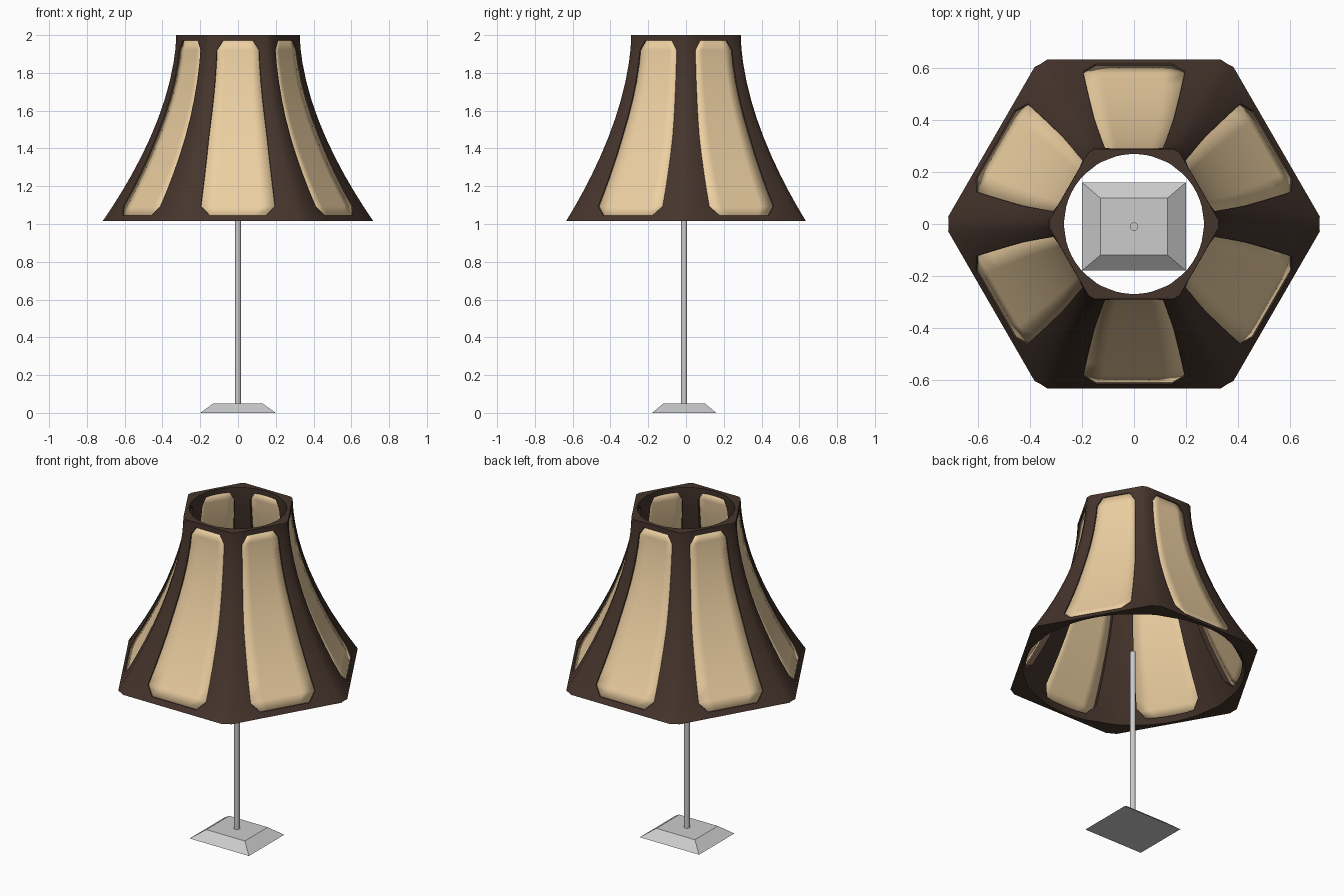
import bpy
from math import cos, sin, tan, atan2, radians
from collections import Counter

if "Cube" in bpy.data.objects:
    bpy.data.objects.remove(bpy.data.objects["Cube"])

ROWS = [0, .03, .08, .16, .25, .35, .45, .55, .65, .75, .85, .92, .97, 1]
NC, SIDES = 9, 6                       # columns per side
N = NC * SIDES
MID = range(2, 7)                      # columns covered by a fabric panel


def material(name, rgb):
    m = bpy.data.materials.new(name)
    m.diffuse_color = (*rgb, 1)
    m.use_nodes = True
    m.node_tree.nodes["Principled BSDF"].inputs["Base Color"].default_value = m.diffuse_color
    return m


def make(name, verts, faces, mat=None, smooth=None):
    me = bpy.data.meshes.new(name)
    me.from_pydata(verts, [], faces)
    me.update()
    ob = bpy.data.objects.new(name, me)
    bpy.context.collection.objects.link(ob)
    if mat:
        me.materials.append(mat)
    if smooth:
        bpy.ops.object.select_all(action='DESELECT')
        ob.select_set(True)
        bpy.context.view_layer.objects.active = ob
        bpy.ops.object.shade_smooth_by_angle(angle=radians(smooth))
    return ob


def half_width(v):
    # panel half width as a share of the side, with clipped corners
    if v <= .03:
        return .42
    if v >= .97:
        return .48
    return .58 + .08 * min(1, (v - .08) / .4)


def shade_point(j, i, inset=0.0, round_inner=False):
    # flared hexagon outside, flared circle inside
    v = ROWS[i]
    r = .29 + .345 * (1 - v) ** 1.75
    side, c = divmod(j, NC)
    w = half_width(v)
    u = [-1, -.91, -w, -w * .6, -w * .2, w * .2, w * .6, w, .91][c]
    k = .975 if c == 0 else 1
    x, y = u * r * tan(radians(30)) * k, -r * k
    if round_inner:
        a = atan2(y, x)
        x, y = (r - .02) * cos(a), (r - .02) * sin(a)
    else:
        y += inset
    t = radians(60 * side)
    return (x * cos(t) - y * sin(t), x * sin(t) + y * cos(t), 1.015 + .985 * v)


dark = material("dark_trim", (.06, .035, .025))
tan_mat = material("shade_fabric", (.85, .63, .36))
R = len(ROWS)

# Shade frame: outer and inner skins joined along rims and window edges
vid = lambda j, i, layer: layer * N * R + i * N + j % N
verts = [shade_point(j, i, 0, layer == 1)
         for layer in (0, 1) for i in range(R) for j in range(N)]
cells = [(j, i) for i in range(R - 1) for j in range(N)
         if not (j % NC in MID and 0 < i < R - 2)]
faces, edges = [], []
for j, i in cells:
    loop = [(j, i), ((j + 1) % N, i), ((j + 1) % N, i + 1), (j, i + 1)]
    faces.append([vid(*p, 0) for p in loop])
    faces.append([vid(*p, 1) for p in reversed(loop)])
    edges += [(loop[k], loop[(k + 1) % 4]) for k in range(4)]
count = Counter(frozenset(e) for e in edges)
for a, b in edges:
    if count[frozenset((a, b))] == 1:
        faces.append([vid(*b, 0), vid(*a, 0), vid(*a, 1), vid(*b, 1)])
make("shade_frame", verts, faces, dark, 40)

# Fabric panels, set slightly into the windows
for s in range(SIDES):
    cols = [s * NC + c for c in range(2, 8)]
    pv = [shade_point(j, i, .006) for i in range(1, R - 1) for j in cols]
    pf = [(i * 6 + c, i * 6 + c + 1, i * 6 + c + 7, i * 6 + c + 6)
          for i in range(R - 3) for c in range(5)]
    panel = make(f"shade_panel_{s + 1}", pv, pf, tan_mat, 40)
    m = panel.modifiers.new("thickness", 'SOLIDIFY')
    m.thickness, m.offset = .004, -1

# Pole
bpy.ops.mesh.primitive_cylinder_add(vertices=16, radius=.016, depth=1.09,
                                    location=(0, -.01, .585))
bpy.context.object.name = "pole"
bpy.ops.object.shade_smooth_by_angle(angle=radians(40))

# Sloped rectangular base
bv = [(x, y, z) for z, w, y0, y1 in ((0, .2, -.18, .16), (.05, .13, -.12, .10))
      for x, y in ((-w, y0), (w, y0), (w, y1), (-w, y1))]
bf = [(3, 2, 1, 0), (4, 5, 6, 7)] + [(k, (k + 1) % 4, (k + 1) % 4 + 4, k + 4)
                                     for k in range(4)]
make("base", bv, bf)
